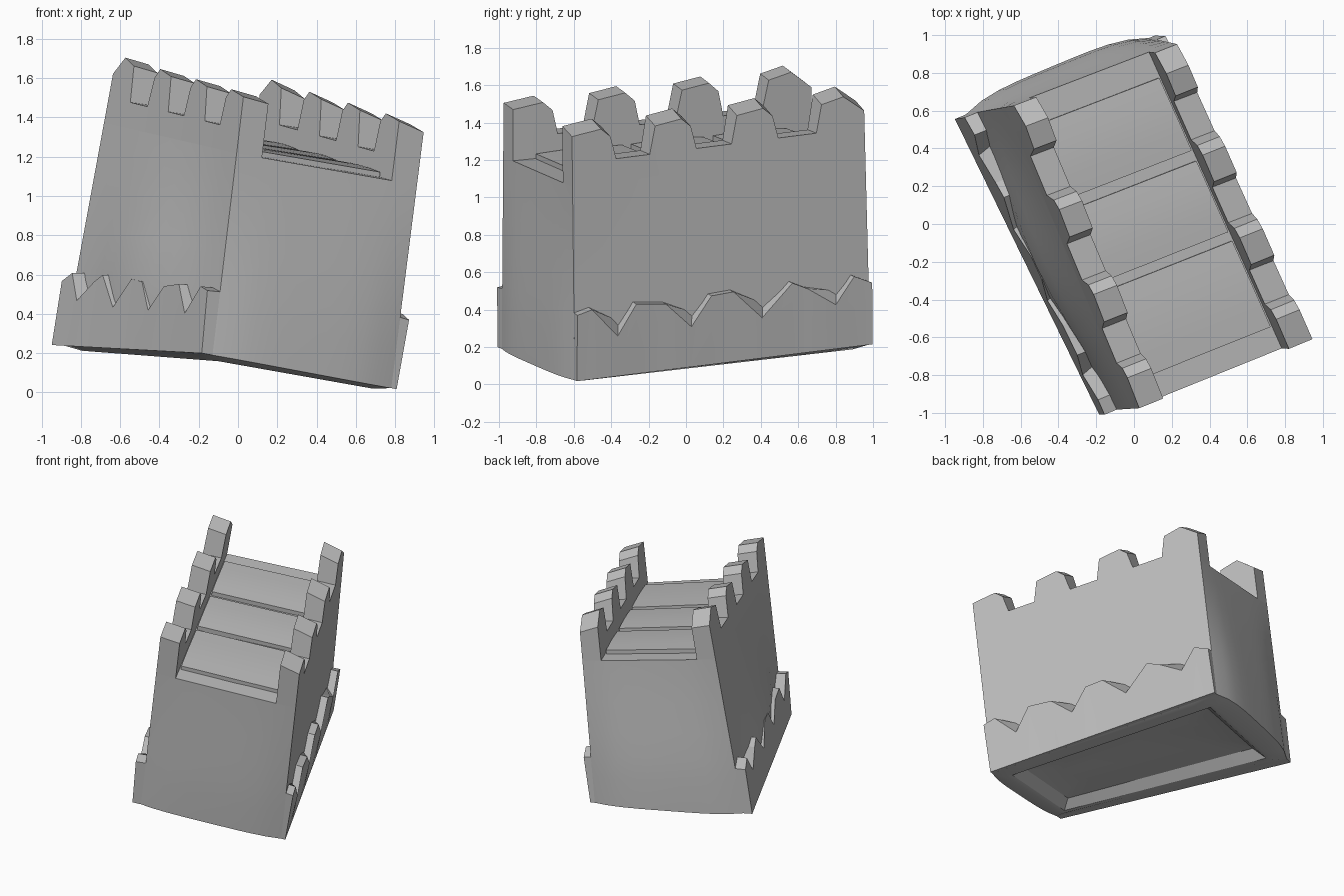
import bpy, bmesh, math
from mathutils import Vector

if "Cube" in bpy.data.objects:
    bpy.data.objects.remove(bpy.data.objects["Cube"])

stone = bpy.data.materials.new("grey_stone")
stone.diffuse_color = (0.5, 0.5, 0.5, 1)
stone.use_nodes = True
stone.node_tree.nodes["Principled BSDF"].inputs["Base Color"].default_value = stone.diffuse_color

# Leaning block: corners as (left, right) pairs for front / back, bottom / top
FL0, FR0 = Vector((-.13, -.985, .19)), Vector((.78, -.595, .022))
BL0, BR0 = Vector((-.89, .58, .24)), Vector((.08, .985, .215))
FL1, FR1 = Vector((.03, -.975, 1.525)), Vector((.95, -.61, 1.365))
BL1, BR1 = Vector((-.62, .63, 1.71)), Vector((.24, .95, 1.565))


def place(u, v, w):
    """u: left to right, v: front to back, w: ground to merlon tops."""
    low = FL0.lerp(FR0, u).lerp(BL0.lerp(BR0, u), v)
    high = FL1.lerp(FR1, u).lerp(BL1.lerp(BR1, u), v)
    return low.lerp(high, w)


def finish(name, bm, angle=30):
    bmesh.ops.recalc_face_normals(bm, faces=bm.faces)
    me = bpy.data.meshes.new(name)
    bm.to_mesh(me)
    bm.free()
    me.materials.append(stone)
    ob = bpy.data.objects.new(name, me)
    bpy.context.collection.objects.link(ob)
    bpy.ops.object.select_all(action='DESELECT')
    ob.select_set(True)
    bpy.context.view_layer.objects.active = ob
    bpy.ops.object.shade_smooth_by_angle(angle=math.radians(angle))


def strip(name, side_a, side_b, base, foot_a=None):
    """Solid along v: two matching (u, v, w) top lines dropped to a flat base."""
    bm = bmesh.new()
    rows = []
    for (ua, va, wa), (ub, vb, wb) in zip(side_a, side_b):
        fa = ua if foot_a is None else foot_a
        rows.append([bm.verts.new(place(*p)) for p in
                     ((fa, va, base), (ua, va, wa), (ub, vb, wb), (ub, vb, base))])
    for a, b in zip(rows, rows[1:]):
        for i in range(4):
            j = (i + 1) % 4
            bm.faces.new((a[i], a[j], b[j], b[i]))
    bm.faces.new(rows[0])
    bm.faces.new(rows[-1])
    finish(name, bm, 20)


# Main block, with bulging sides and a shallow dished underside
END_TOP = .77
N = 10
ring = [(i / N, 0) for i in range(N)] + [(1, i / N) for i in range(N)]
ring += [(1 - i / N, 1) for i in range(N)] + [(0, 1 - i / N) for i in range(N)]
bm = bmesh.new()


def loop(w, inset=0, left=0, back=0):
    verts = []
    for u, v in ring:
        du = -left * math.sin(math.pi * v) ** 2 if u == 0 else 0
        swell = back * (1 - (2 * u - 1) ** 4)
        dv = swell if v == 1 else -swell * .5 if v == 0 else 0
        uu = inset + u * (1 - 2 * inset) + du
        vv = inset * .6 + v * (1 - 1.2 * inset) + dv
        verts.append(bm.verts.new(place(uu, vv, w)))
    return verts


loops = [loop(.045, .30), loop(.03, .16), loop(-.012, .10), loop(-.016, .07)]
loops += [loop(w, 0, l, b) for w, l, b in (
    (0, .05, .034), (.15, .06, .034), (.27, .07, .03), (.4, .05, .022),
    (.55, .025, .012), (.68, .008, .004), (END_TOP, 0, 0))]
for a, b in zip(loops, loops[1:]):
    for i in range(len(a)):
        j = (i + 1) % len(a)
        bm.faces.new((a[i], a[j], b[j], b[i]))
bm.faces.new(loops[0])
bm.faces.new(loops[-1])
finish("wall_block", bm)

# Battlement parapets along both long sides
outline = [(0, .985)]
for k, (a, b) in enumerate([(0, .15), (.265, .425), (.545, .705), (.835, 1)]):
    if k:
        outline += [(a, .86), (a + .02, .985)]
    if k < 3:
        outline += [(b - .05, 1.0), (b - .018, .965), (b, .86)]
outline += [(.93, 1.005), (1, .94)]


def parapet(name, outer, inner, outer_drop, inner_drop):
    def side(u, drop):
        return [(u, v, w - (drop if w > .9 else 0)) for v, w in outline]
    strip(name, side(outer, outer_drop), side(inner, inner_drop), END_TOP)


parapet("left_parapet", 0, .14, 0, .01)
parapet("right_parapet", 1, .86, .015, -.01)

# Three low walkway slabs between the parapets
for k, (v0, v1) in enumerate([(.075, .365), (.395, .635), (.67, .915)]):
    top = []
    for i in range(5):
        t = i / 4
        top.append((v0 + (v1 - v0) * t, .79 + .006 * math.sin(math.pi * t)))
    strip("walkway_slab_%d" % (k + 1),
          [(.15, v, w) for v, w in top], [(.85, v, w) for v, w in top], .74)

# Jagged skirting at the foot of both long sides
teeth = [(0, .27), (.05, .285), (.135, .165), (.20, .285), (.30, .27), (.385, .165),
         (.455, .28), (.53, .285), (.625, .165), (.73, .29), (.78, .26), (.875, .18),
         (.94, .285), (1, .25)]


def skirting(name, foot, lip, inner, scale):
    out = [(lip, v, w * scale) for v, w in teeth]
    back = []
    for v, w in teeth:
        valley = w < .2
        back.append((inner, v + (.02 if valley else 0), w * scale + (.05 if valley else .005)))
    strip(name, out, back, 0, foot)


skirting("right_skirting", 1.03, 1.05, .98, .98)
skirting("left_skirting", -.06, -.07, .02, .88)
